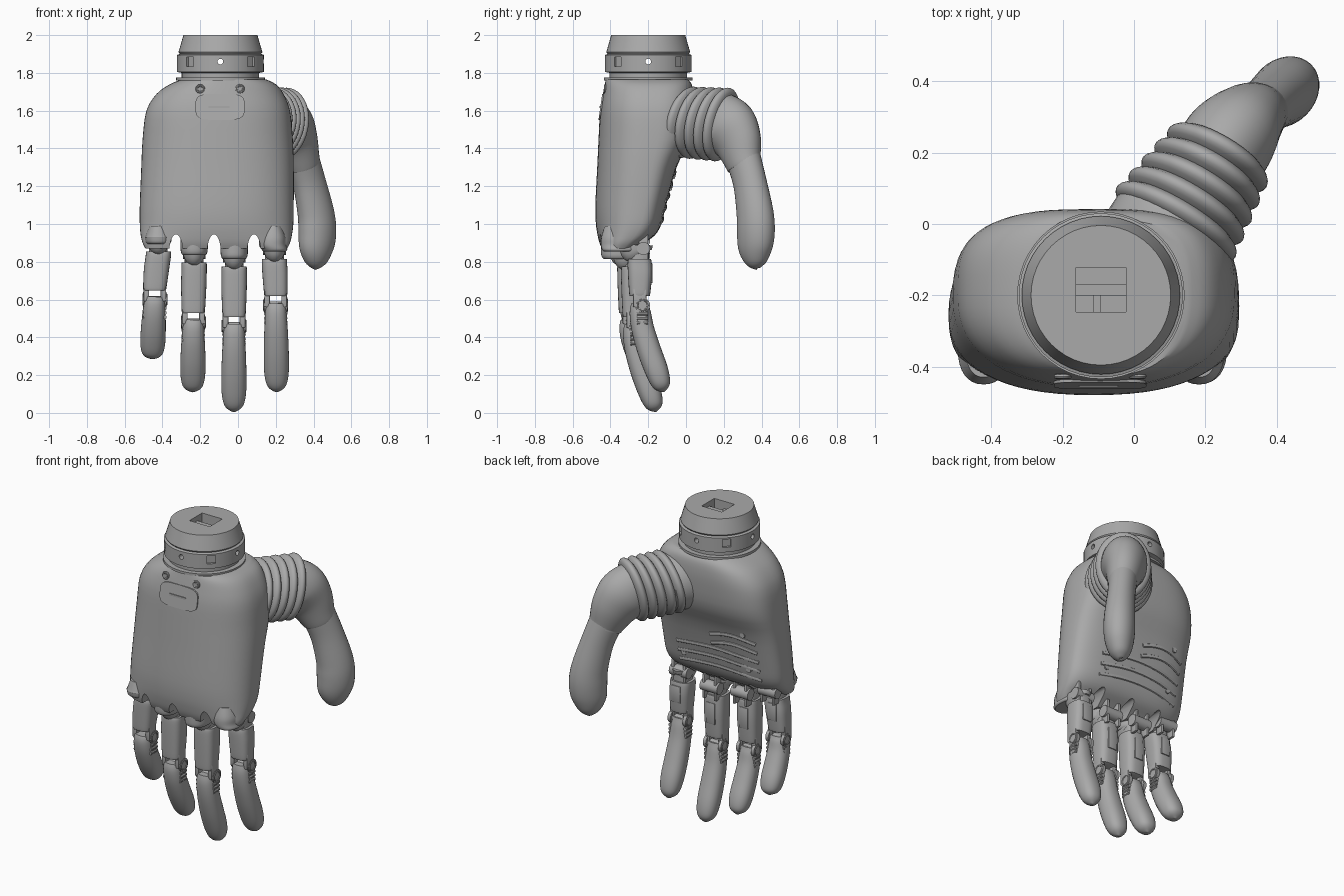
import bpy, bmesh, math
from mathutils import Vector, Matrix

if "Cube" in bpy.data.objects:
    bpy.data.objects.remove(bpy.data.objects["Cube"])

grey = bpy.data.materials.new("grey_shell")
grey.use_nodes = True
colour = (0.4, 0.4, 0.4, 1)
grey.diffuse_color = colour
grey.node_tree.nodes["Principled BSDF"].inputs["Base Color"].default_value = colour
made = []
X, Y, Z = Vector((1, 0, 0)), Vector((0, 1, 0)), Vector((0, 0, 1))


def finish(name, bm):
    bmesh.ops.recalc_face_normals(bm, faces=bm.faces)
    mesh = bpy.data.meshes.new(name)
    bm.to_mesh(mesh)
    bm.free()
    mesh.materials.append(grey)
    ob = bpy.data.objects.new(name, mesh)
    bpy.context.collection.objects.link(ob)
    made.append(ob)
    return ob


def spline(pts, steps):
    """Smooth path through points of any dimension."""
    out = []
    for i in range(len(pts) - 1):
        a, b, c, d = (pts[min(max(i + k, 0), len(pts) - 1)] for k in (-1, 0, 1, 2))
        for s in range(steps):
            t = s / steps
            out.append([q + t / 2 * (r - p + t * (2 * p - 5 * q + 4 * r - e + t * (3 * (q - r) + e - p)))
                        for p, q, r, e in zip(a, b, c, d)])
    return out + [list(pts[-1])]


def tube(name, pts, ref=X, power=(2, 2), steps=4, axis=None, seg=32):
    """Loft sections (x, y, z, half width, depth, optional other depth); power is per half."""
    rows = spline(pts, steps)
    bm = bmesh.new()
    rings = []
    for i, row in enumerate(rows):
        lo, hi = rows[max(i - 1, 0)], rows[min(i + 1, len(rows) - 1)]
        t = axis or (Vector(hi[:3]) - Vector(lo[:3])).normalized()
        a = (ref - t * ref.dot(t)).normalized()
        b = t.cross(a)
        ring = []
        for k in range(seg):
            c, s = math.cos(k * math.tau / seg), math.sin(k * math.tau / seg)
            p, depth = (power[0], row[4]) if s > 0 else (power[1], row[-1])
            u = math.copysign(abs(c) ** (2 / p), c) * row[3]
            v = math.copysign(abs(s) ** (2 / p), s) * depth
            ring.append(bm.verts.new(Vector(row[:3]) + a * u + b * v))
        rings.append(ring)
    for r, q in zip(rings, rings[1:]):
        for k in range(seg):
            bm.faces.new((r[k], r[k - 1], q[k - 1], q[k]))
    bm.faces.new(rings[0])
    bm.faces.new(rings[-1])
    return finish(name, bm)


def rod(name, centre, axis, radius, length, seg=20):
    bm = bmesh.new()
    m = Matrix.Translation(centre) @ axis.to_track_quat("Z", "Y").to_matrix().to_4x4()
    bmesh.ops.create_cone(bm, cap_ends=True, segments=seg, radius1=radius, radius2=radius, depth=length, matrix=m)
    return finish(name, bm)


def box(name, centre, size, turn=0, bevel=0):
    bm = bmesh.new()
    m = Matrix.Translation(centre) @ Matrix.Rotation(turn, 4, "Z") @ Matrix.Diagonal((*size, 1))
    bmesh.ops.create_cube(bm, size=1, matrix=m)
    if bevel:
        bmesh.ops.bevel(bm, geom=bm.edges[:], offset=bevel, segments=2, affect="EDGES", profile=0.5)
    return finish(name, bm)


def torus(name, centre, axis, major, minor, seg=20, sides=8):
    bm = bmesh.new()
    m = Matrix.Translation(centre) @ axis.to_track_quat("Z", "Y").to_matrix().to_4x4()
    grid = []
    for i in range(seg):
        a = i * math.tau / seg
        grid.append([])
        for j in range(sides):
            b = j * math.tau / sides
            r = major + minor * math.cos(b)
            grid[-1].append(bm.verts.new(m @ Vector((r * math.cos(a), r * math.sin(a), minor * math.sin(b)))))
    for i in range(seg):
        for j in range(sides):
            bm.faces.new((grid[i - 1][j - 1], grid[i][j - 1], grid[i][j], grid[i - 1][j]))
    return finish(name, bm)


def carve(target, cutters):
    for c in cutters:
        mod = target.modifiers.new("cut", "BOOLEAN")
        mod.operation, mod.solver, mod.object = "DIFFERENCE", "EXACT", c
        bpy.context.view_layer.objects.active = target
        bpy.ops.object.modifier_apply(modifier=mod.name)
        made.remove(c)
        bpy.data.objects.remove(c)


# Wrist collar with socket, pin holes and notches
wx, wy = -0.093, -0.2
collar = [(1.72, .2), (1.76, .2), (1.76, .235), (1.775, .235), (1.775, .205), (1.8, .205), (1.805, .23),
          (1.895, .23), (1.9, .215), (1.91, .222), (2.0, .196)]
wrist = tube("wrist_collar", [(wx, wy, z, r, r) for z, r in collar], steps=1, axis=Z, seg=48)
cuts = [box("socket_cutter", (wx, wy + .015, 2), (.14, .125, .16)),
        rod("pin_cutter", (wx, wy, 1.86), X, .015, 1), rod("pin_cutter", (wx, wy, 1.86), Y, .015, 1)]
for k in range(4):
    ang = k * math.pi / 2 + math.pi / 4
    cuts.append(box("notch_cutter", (wx + .23 * math.cos(ang), wy + .23 * math.sin(ang), 1.86),
                    (.03, .05, .05), ang))
carve(wrist, cuts)
box("socket_bridge", (wx, wy + .015, 1.96), (.14, .03, .02))
box("socket_post", (wx - .01, wy - .01, 1.945), (.02, .08, .02))

# Palm shell: (z, left edge, right edge, front, side seam, back)
shape = [(1.765, -.30, .15, -.425, -.2, .01), (1.74, -.36, .20, -.43, -.2, .03), (1.69, -.43, .24, -.44, -.2, .04),
         (1.6, -.485, .275, -.455, -.2, .04), (1.45, -.505, .29, -.463, -.2, .02), (1.3, -.512, .295, -.47, -.22, -.05),
         (1.1, -.52, .295, -.48, -.25, -.105), (1.0, -.52, .293, -.477, -.27, -.13), (.94, -.515, .285, -.468, -.3, -.165),
         (.9, -.505, .275, -.458, -.33, -.22), (.87, -.49, .26, -.445, -.35, -.26)]
palm = tube("palm_shell", [((l + r) / 2, m, z, (r - l) / 2, m - f, b - m) for z, l, r, f, m, b in shape],
            power=(2.35, 3.2), steps=3, axis=-Z, seg=64)
carve(palm, [tube("web_cutter", [(x, -.7, .85, .036, .095), (x, .2, .85, .036, .095)], steps=1)
             for x in (-.328, -.127, .085)])


def palm_back(x, z):
    """Depth of the inner palm surface at a point."""
    for hi, lo in zip(shape, shape[1:]):
        if lo[0] <= z <= hi[0]:
            f = (z - lo[0]) / (hi[0] - lo[0])
            seam, back = (lo[k] + (hi[k] - lo[k]) * f for k in (4, 5))
            return seam + (back - seam) * (1 - abs((x + .113) / .405) ** 3.2) ** (1 / 3.2)


# Grip ridges across the lower palm
for i in range(5):
    x0, x1 = -.42, .14 if i < 3 else -.12
    path = []
    for k in range(5):
        x, z = x0 + (x1 - x0) * k / 4, 1.0 + i * .062 + .03 * math.sin(math.pi * k / 4)
        path.append((x, palm_back(x, z), z, .012, .007))
    tube("grip_ridge", path, ref=Z, steps=3, seg=8)

# Back-of-hand screws and cover plate
for x in (-.2, .01):
    torus("screw_rim", (x, -.428, 1.715), Y, .018, .007)
    rod("screw_head", (x, -.428, 1.715), Y, .012, .012)
tilt = Vector((0, -1, .14)).normalized()
tube("cover_plate", [(-.095, -.445, 1.62, .13, .07), (-.095, -.4535, 1.62, .13, .07)], power=(4, 4), steps=1, axis=tilt)
box("cover_slot", (-.1, -.453, 1.62), (.11, .008, .012))
for x, z in ((-.35, 1.06), (.1, 1.05), (-.35, 1.3)):
    rod("palm_screw", (x, palm_back(x, z) - .005, z), Y, .016, .02)

# Thumb: ribbed bellows, elbow and tip
start, end = Vector((.105, -.015, 1.54)), Vector((.25, .21, 1.525))
tube("thumb_root", [(.05, -.12, 1.52, .16, .18), (.09, -.04, 1.54, .175, .18), (.13, .02, 1.54, .17, .175)], ref=Z)
ribs = []
for i in range(31):
    f = i / 30
    swell = .026 * abs(math.sin(math.pi * 5 * f)) ** .7
    ribs.append((*start.lerp(end, f), .166 + .008 * f + swell, .172 - .042 * f + swell))
tube("thumb_bellows", ribs, ref=Z, steps=1, axis=Vector((.5, .83, -.2)).normalized(), seg=40)
elbow = Vector((.6, -.6, .1))
tube("thumb_upper", [(.235, .185, 1.53, .13, .165), (.268, .235, 1.5, .13, .162), (.303, .275, 1.43, .11, .14),
                     (.337, .3, 1.34, .088, .108), (.345, .31, 1.31, .083, .1)], ref=elbow, steps=5)
tube("thumb_tip", [(.337, .303, 1.35, .083, .1), (.377, .338, 1.22, .08, .096), (.412, .365, 1.06, .088, .106),
                   (.42, .37, .96, .09, .11), (.415, .366, .87, .08, .1), (.413, .37, .8, .055, .065),
                   (.412, .374, .768, .022, .025), (.412, .375, .764, .003, .003)], ref=elbow, steps=4)

# Fingers: (root x, tip x, root y, knuckle z, joint z, tip z, tip y, lobe shift)
fingers = [("little", -.422, -.455, -.3, .9, .63, .285, -.18, .0), ("ring", -.232, -.24, -.3, .84, .51, .11, -.17, 0),
           ("middle", -.02, -.022, -.28, .82, .49, .005, -.165, 0), ("index", .193, .205, -.245, .86, .6, .11, -.125, -.01)]
for name, x, tx, y, kz, jz, tz, ty, shift in fingers:
    jx = x + (tx - x) * .55
    # Palm lobe and knuckle
    tube(name + "_lobe", [(x + shift, -.35, .99, .05, .08), (x + shift, -.35, .93, .07, .098),
                          (x + shift, -.35, kz + .03, .072, .1), (x, -.35, kz + .005, .068, .095),
                          (x, -.35, kz - .005, .06, .085)], power=(2.3, 2.3), axis=-Z)
    tube(name + "_knuckle", [(x, y - .02, kz + .03, .06, .09), (x, y - .02, kz - .01, .056, .08),
                             (x, y - .01, kz - .035, .04, .055)], steps=3)
    rod(name + "_hinge", (x, -.225, kz + .01), X, .035, .12)
    for s in (-1, 1):
        box(name + "_hinge_arm", (x + s * .04, -.225, kz + .01), (.018, .05, .15), 0, .005)
    tube(name + "_neck", [(x, y, kz, .05, .05), (x, y, kz - .07, .05, .05)], power=(3, 3), steps=1)
    # Upper segment with a forked end
    tube(name + "_segment", [(x, y, kz - .045, .066, .06), (x, y, kz - .07, .067, .064),
                             ((x + jx) / 2, y + .002, (kz + jz) / 2, .067, .064),
                             (jx, y, jz + .035, .062, .056), (jx, y, jz + .018, .058, .052)],
         power=(3, 3), axis=-Z)
    box(name + "_segment_pad", ((x + jx) / 2, y + .06, (kz + jz) / 2 + .01), (.06, .016, (kz - jz) * .4), 0, .004)
    for s in (-1, 1):
        box(name + "_fork", (jx + s * .045, y, jz + .01), (.03, .07, .1), 0, .006)
        rod(name + "_joint_disc", (jx + s * .052, y + .015, jz - .03), X, .04, .02)
        torus(name + "_joint_rim", (jx + s * .06, y + .015, jz - .03), X, .028, .006)
        for k in range(3):
            rod(name + "_side_rib", (jx + s * .052, y + .015, jz - .075 - k * .024), Y, .011, .06, 10)
    rod(name + "_joint_pin", (jx, y + .015, jz - .036), X, .026, .11)
    # Curved fingertip
    n, dy = jz - tz, ty - y
    tip = [(.04, 0, .052, .045), (.14, .02, .057, .056), (.32, .14, .062, .06), (.55, .42, .066, .063),
           (.75, .72, .066, .062), (.88, .9, .058, .054), (.95, .97, .042, .04), (.99, 1, .016, .016),
           (1, 1, .003, .003)]
    tube(name + "_tip", [(jx + (tx - jx) * f, y + dy * g, jz - n * f, a, b) for f, g, a, b in tip], power=(2.3, 2.3))

# Smooth shading with crisp edges
bpy.ops.object.select_all(action="DESELECT")
for ob in made:
    ob.select_set(True)
bpy.context.view_layer.objects.active = made[0]
bpy.ops.object.shade_smooth_by_angle(angle=math.radians(35))
